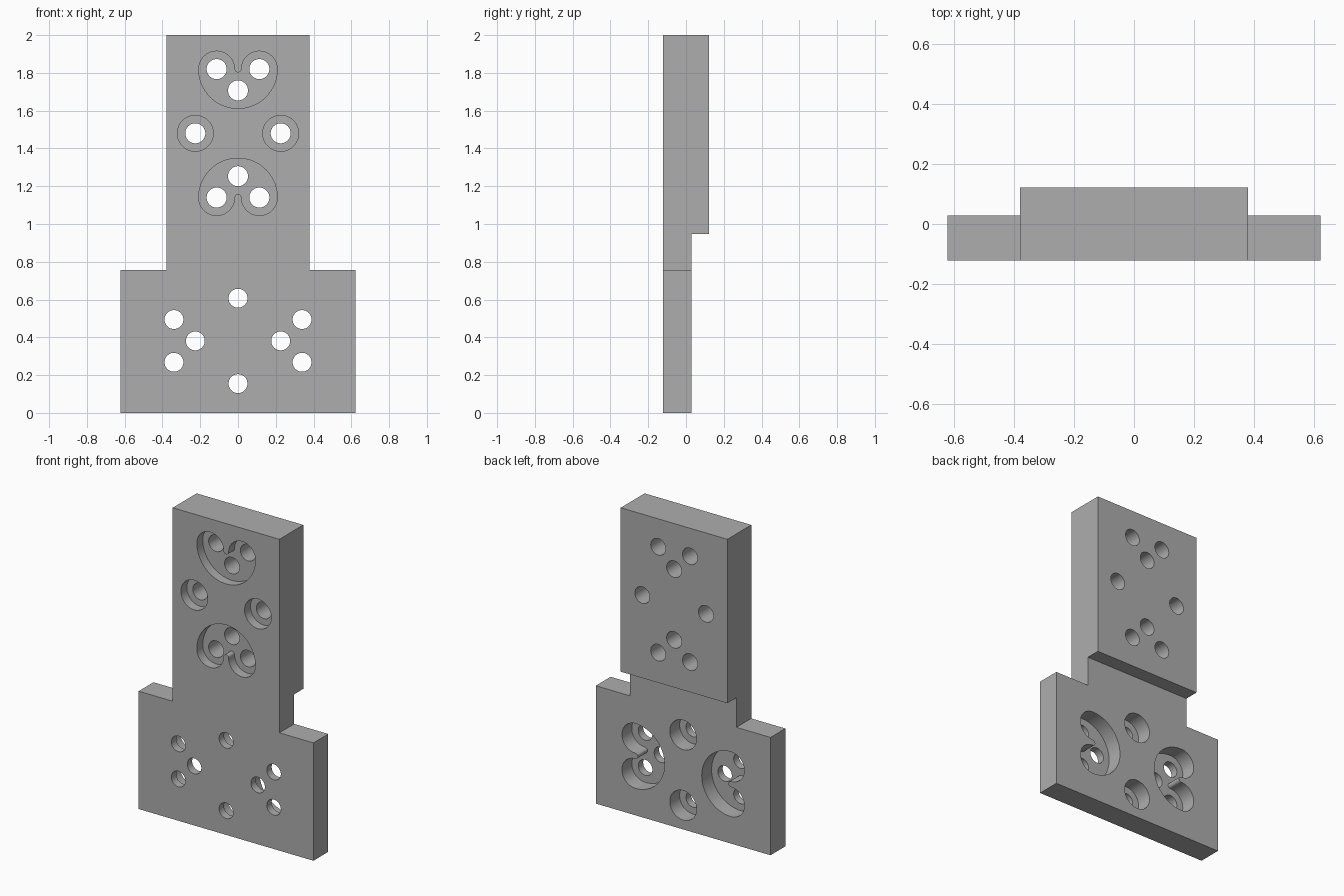
import bpy
import bmesh
from math import pi, sin, cos, radians

if "Cube" in bpy.data.objects:
    bpy.data.objects.remove(bpy.data.objects["Cube"])

FRONT, STEP, BACK = -0.121, 0.029, 0.121   # y levels of the plate
ARC = 0.113                                # bolt circle of a curved pocket
HEAD = 0.095                               # counterbore radius

steel = bpy.data.materials.new("plain grey")
steel.use_nodes = True
grey = (0.42, 0.42, 0.42, 1)
steel.diffuse_color = grey
steel.node_tree.nodes["Principled BSDF"].inputs["Base Color"].default_value = grey


def prism(name, outline, y0, y1):
    """Extrude an (x, z) outline from y0 to y1."""
    bm = bmesh.new()
    face = bm.faces.new([bm.verts.new((x, y0, z)) for x, z in outline])
    ext = bmesh.ops.extrude_face_region(bm, geom=[face])
    verts = [v for v in ext["geom"] if isinstance(v, bmesh.types.BMVert)]
    bmesh.ops.translate(bm, verts=verts, vec=(0, y1 - y0, 0))
    bmesh.ops.recalc_face_normals(bm, faces=bm.faces)
    mesh = bpy.data.meshes.new(name)
    bm.to_mesh(mesh)
    bm.free()
    mesh.materials.append(steel)
    obj = bpy.data.objects.new(name, mesh)
    bpy.context.collection.objects.link(obj)
    return obj


def arc(cx, cz, r, start, end, n):
    angles = [radians(start + (end - start) * i / n) for i in range(n + 1)]
    return [(cx + r * cos(a), cz + r * sin(a)) for a in angles]


def circle(cx, cz, r, n=48):
    return arc(cx, cz, r, 0, 360, n)[:-1]


def kidney(cx, cz, turn):
    """Half-ring slot with round ends, bulging towards the turn angle."""
    pts = arc(0, 0, ARC + HEAD, -90, 90, 40)
    pts += arc(0, ARC, HEAD, 90, 270, 24)[1:]
    pts += arc(0, 0, ARC - HEAD, 90, -90, 12)[1:]
    pts += arc(0, -ARC, HEAD, 90, 270, 24)[1:-1]
    c, s = cos(radians(turn)), sin(radians(turn))
    return [(cx + x * c - z * s, cz + x * s + z * c) for x, z in pts]


def combine(body, tool, operation):
    mod = body.modifiers.new("shape", "BOOLEAN")
    mod.operation = operation
    mod.solver = "EXACT"
    mod.object = tool
    bpy.context.view_layer.objects.active = body
    bpy.ops.object.modifier_apply(modifier=mod.name)
    bpy.data.objects.remove(tool)


# Stepped plate: wide foot, narrow upright and a thicker pad behind the top
half = [(0.621, 0), (0.621, 0.757), (0.379, 0.757), (0.379, 2)]
plate = prism("mounting_plate", half + [(-x, z) for x, z in reversed(half)], FRONT, STEP)
pad = [(0.379, 0.947), (0.379, 2), (-0.379, 2), (-0.379, 0.947)]
combine(plate, prism("pad", pad, STEP - 0.05, BACK), "UNION")

# Recesses: upper ones open to the front, lower ones to the back
upper = [kidney(0, 1.82, -90), kidney(0, 1.14, 90)]
upper += [circle(s * 2 * ARC, 1.48, HEAD) for s in (-1, 1)]
lower = [kidney(0.34, 0.381, 180), kidney(-0.34, 0.381, 0)]
lower += [circle(0, 0.381 + s * 2 * ARC, HEAD) for s in (-1, 1)]
for shape in upper:
    combine(plate, prism("recess", shape, FRONT - 0.1, FRONT + 0.06), "DIFFERENCE")
for shape in lower:
    combine(plate, prism("recess", shape, STEP - 0.1, STEP + 0.1), "DIFFERENCE")

# Bolt holes through the whole thickness
holes = [(0, 1.82 - ARC, 0.053), (0, 1.14 + ARC, 0.053)]
holes += [(0, 0.381 + s * 2 * ARC, 0.05) for s in (-1, 1)]
for s in (-1, 1):
    holes += [(s * ARC, 1.82, 0.053), (s * ARC, 1.14, 0.053), (s * 2 * ARC, 1.48, 0.053)]
    holes += [(s * 2 * ARC, 0.381, 0.05)]
    holes += [(s * 3 * ARC, 0.381 + t * ARC, 0.05) for t in (-1, 1)]
for x, z, r in holes:
    combine(plate, prism("hole", circle(x, z, r), -0.3, 0.3), "DIFFERENCE")

# Smooth bores with crisp edges
bpy.ops.object.select_all(action="DESELECT")
plate.select_set(True)
bpy.context.view_layer.objects.active = plate
bpy.ops.object.shade_smooth_by_angle(angle=radians(30))
